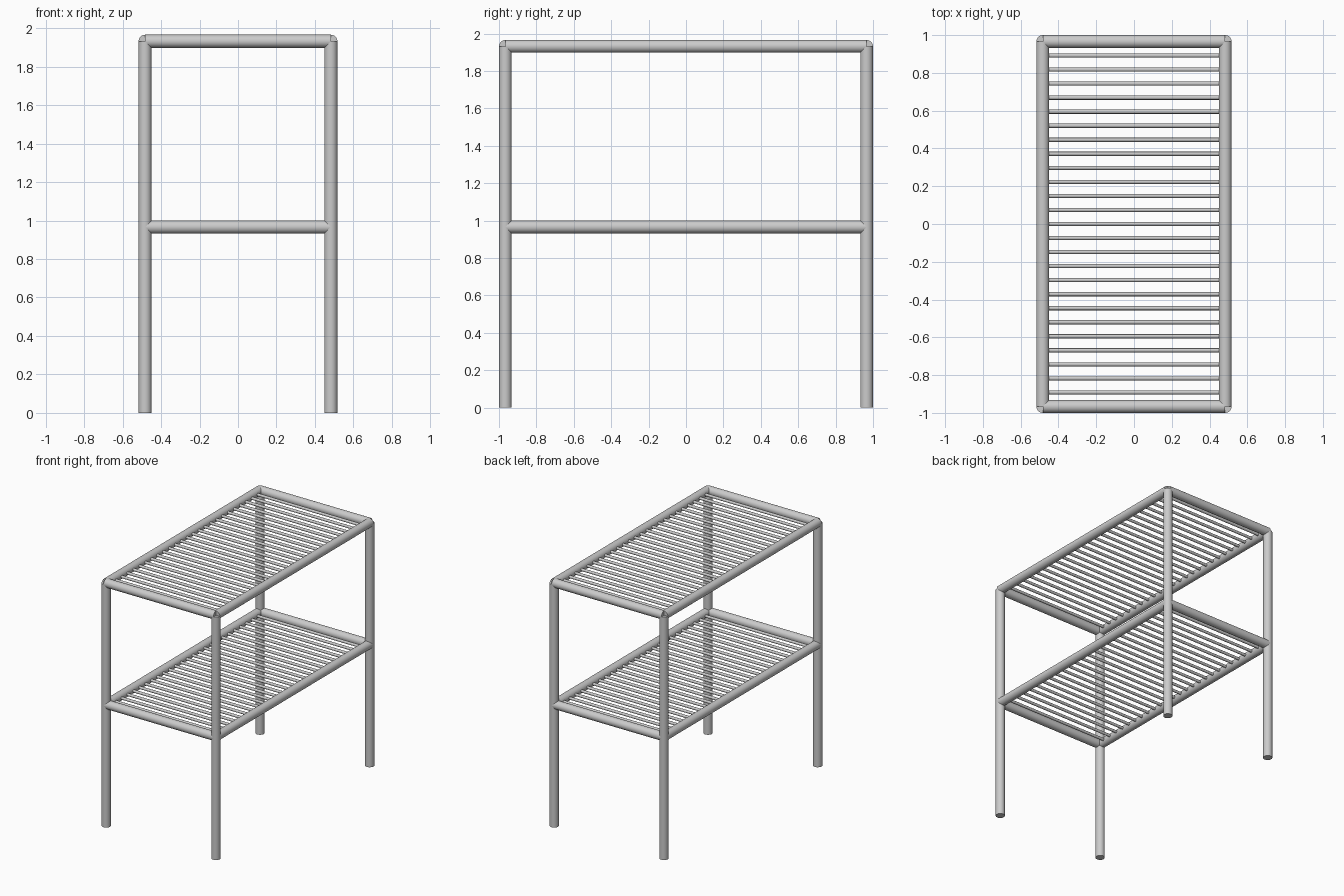
import bpy
from mathutils import Vector

if "Cube" in bpy.data.objects:
    bpy.data.objects.remove(bpy.data.objects["Cube"])

R = 0.034                 # frame tube radius
X, Y = 0.483, 0.966       # tube axes
SHELVES = {"lower": 0.966, "upper": 1.932}
ROD_R, ROD_COUNT = 0.011, 25


def tube(name, a, b, radius, sides):
    """Smooth capped cylinder running from point a to point b."""
    a, b = Vector(a), Vector(b)
    d = b - a
    bpy.ops.mesh.primitive_cylinder_add(
        vertices=sides, radius=radius, depth=d.length, location=(a + b) / 2,
        rotation=d.to_track_quat('Z', 'Y').to_euler())
    ob = bpy.context.object
    ob.name = name
    bpy.ops.object.shade_smooth_by_angle()
    return ob


# four legs
for sx, side in ((-1, "left"), (1, "right")):
    for sy, end in ((-1, "front"), (1, "back")):
        tube(f"{end}_{side}_leg", (sx * X, sy * Y, 0),
             (sx * X, sy * Y, SHELVES["upper"]), R, 32)

for level, z in SHELVES.items():
    # shelf frame, rails meeting on the leg axes
    for s, end, side in ((-1, "front", "left"), (1, "back", "right")):
        tube(f"{level}_{end}_rail", (-X, s * Y, z), (X, s * Y, z), R, 32)
        tube(f"{level}_{side}_rail", (s * X, -Y, z), (s * X, Y, z), R, 32)

    # evenly spaced shelf rods
    step = 2 * Y / (ROD_COUNT + 1)
    for i in range(ROD_COUNT):
        y = -Y + step * (i + 1)
        tube(f"{level}_shelf_rod_{i + 1}", (-X, y, z), (X, y, z), ROD_R, 16)
